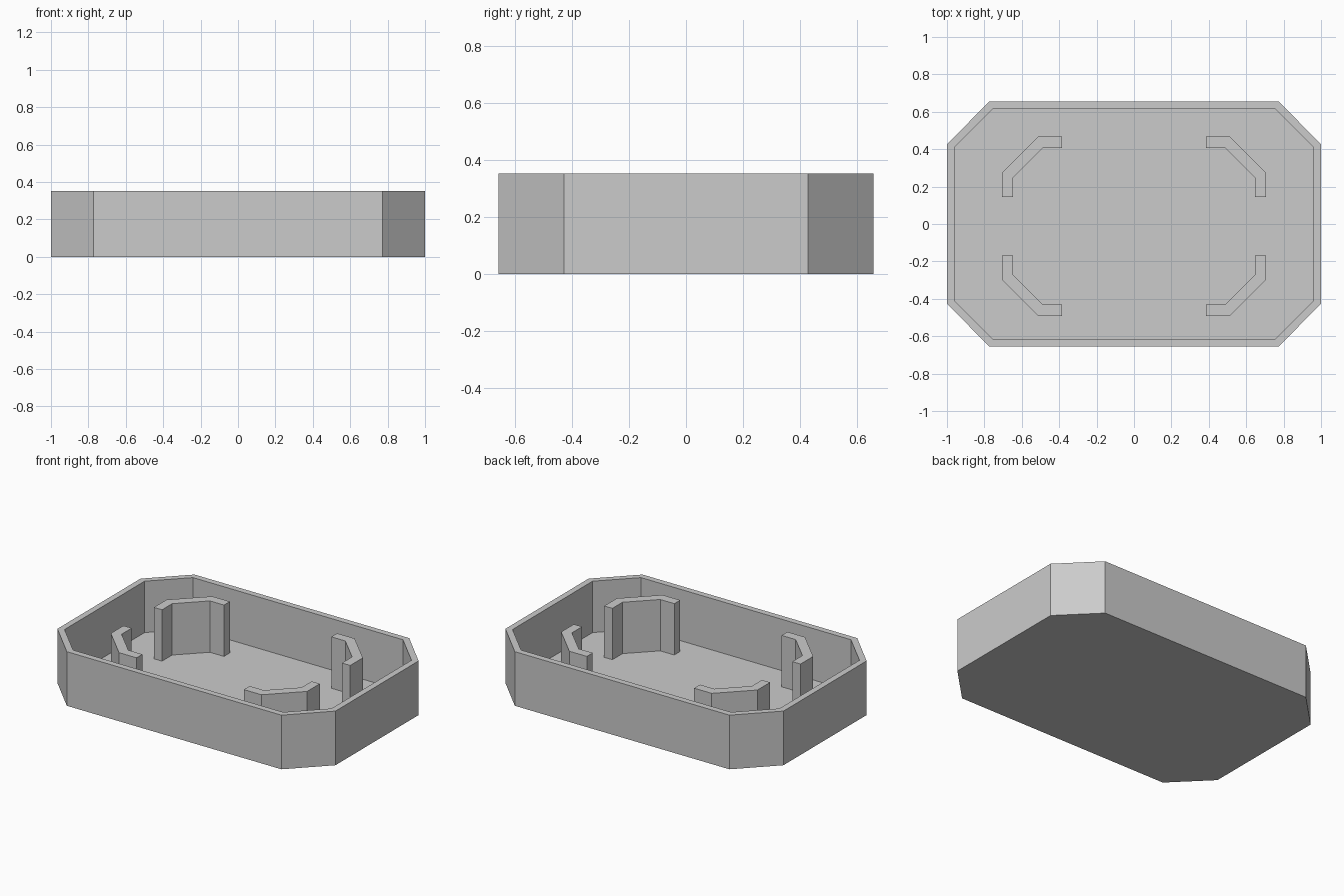
import bpy
import bmesh

HEIGHT, FLOOR = 0.352, 0.018
BRACKET_OFFSET_Y = -0.012

cube = bpy.data.objects.get("Cube")
if cube:
    bpy.data.objects.remove(cube, do_unlink=True)

# Single grey material
grey = bpy.data.materials.new("plain_grey")
grey.use_nodes = True
colour = (0.6, 0.6, 0.6, 1)
grey.diffuse_color = colour
grey.node_tree.nodes["Principled BSDF"].inputs["Base Color"].default_value = colour


def add_object(name, bm):
    bmesh.ops.recalc_face_normals(bm, faces=bm.faces)
    mesh = bpy.data.meshes.new(name)
    bm.to_mesh(mesh)
    bm.free()
    mesh.materials.append(grey)
    obj = bpy.data.objects.new(name, mesh)
    bpy.context.collection.objects.link(obj)
    return obj


def octagon(bm, x, y, cut_x, cut_y, z):
    """Ring of vertices for a rectangle with cut corners."""
    points = []
    for sx, sy in ((1, 1), (-1, 1), (-1, -1), (1, -1)):
        corner = [(sx * x, sy * cut_y), (sx * cut_x, sy * y)]
        points += corner if sx * sy > 0 else corner[::-1]
    return [bm.verts.new((px, py, z)) for px, py in points]


def bridge(bm, a, b):
    for i in range(len(a)):
        j = (i + 1) % len(a)
        bm.faces.new((a[i], a[j], b[j], b[i]))


# Tray: underside, outer wall, rim, inner wall and floor
bm = bmesh.new()
outer = (1.0, 0.656, 0.772, 0.427)
inner = (0.96, 0.616, 0.755, 0.411)
rings = [octagon(bm, *outer, 0), octagon(bm, *outer, HEIGHT),
         octagon(bm, *inner, HEIGHT), octagon(bm, *inner, FLOOR)]
for low, high in zip(rings, rings[1:]):
    bridge(bm, low, high)
bm.faces.new(rings[0])
bm.faces.new(rings[-1])
add_object("tray", bm)

# Four angled corner brackets standing on the floor
profile = [(0.386, 0.479), (0.512, 0.479), (0.706, 0.286), (0.706, 0.156),
           (0.647, 0.156), (0.647, 0.26), (0.487, 0.419), (0.386, 0.419)]
for side, sx in (("left", 1), ("right", -1)):
    for end, sy in (("front", -1), ("back", 1)):
        bm = bmesh.new()
        bottom, top = ([bm.verts.new((sx * x, sy * y + BRACKET_OFFSET_Y, z))
                        for x, y in profile] for z in (FLOOR, HEIGHT))
        bridge(bm, bottom, top)
        bm.faces.new(bottom)
        bm.faces.new(top)
        add_object(f"{end}_{side}_bracket", bm)
